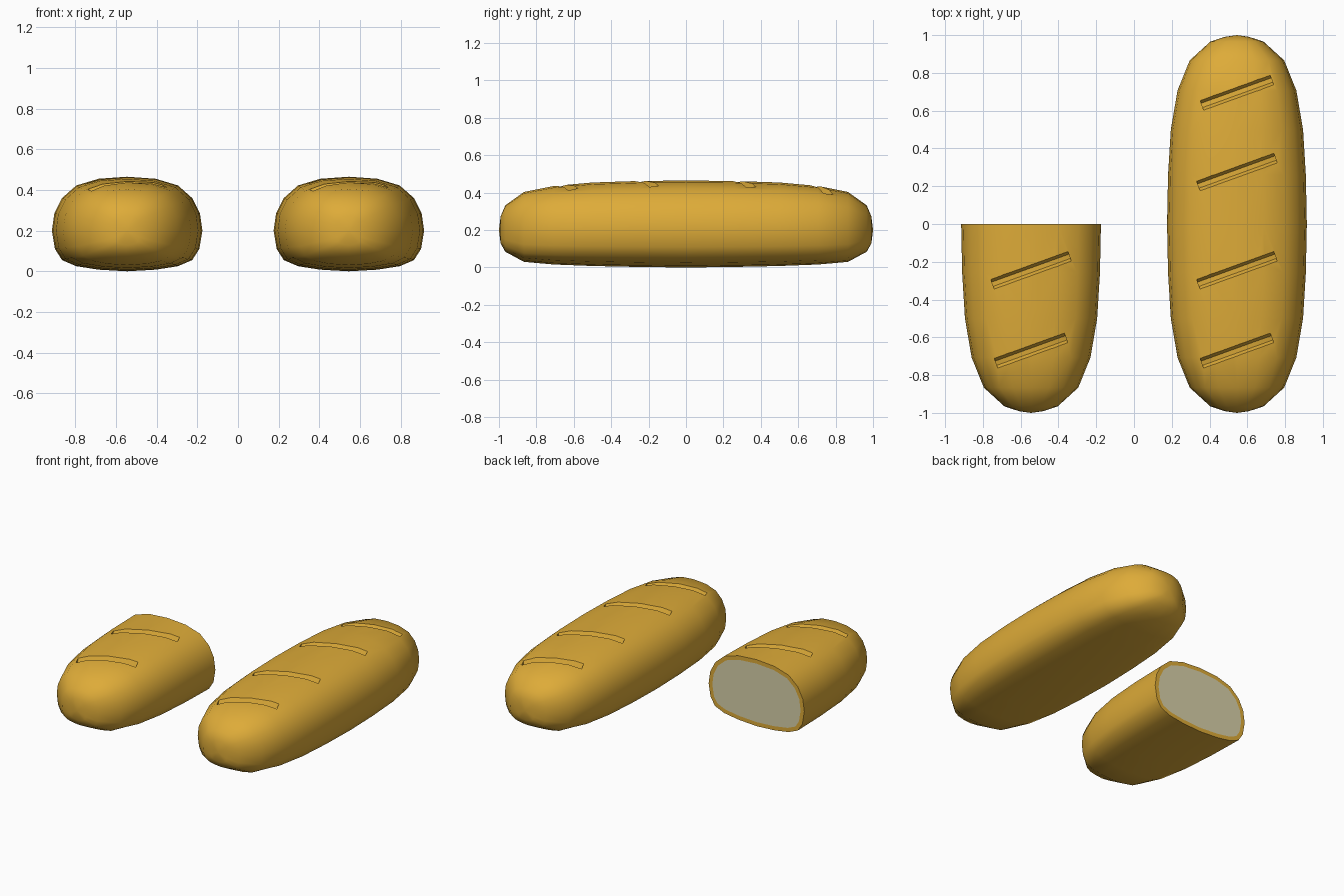
import bpy, bmesh
from math import sin, radians
from mathutils import Vector
from mathutils.bvhtree import BVHTree

if "Cube" in bpy.data.objects:
    bpy.data.objects.remove(bpy.data.objects["Cube"])


def material(name, rgb):
    m = bpy.data.materials.new(name)
    m.diffuse_color = (*rgb, 1)
    m.use_nodes = True
    m.node_tree.nodes["Principled BSDF"].inputs["Base Color"].default_value = m.diffuse_color
    return m


crust = material("crust", (0.73, 0.41, 0.04))
crumb = material("crumb", (0.69, 0.64, 0.40))

MID = 0.20
# right half of the middle cross-section, from top to bottom
HALF = [(0, .465), (.14, .455), (.25, .422), (.32, .36), (.358, .285), (.37, .20),
        (.355, .11), (.32, .055), (.25, .025), (.14, .008), (0, 0)]
SECTION = HALF + [(-x, z) for x, z in HALF[-2:0:-1]]
# stations along half the loaf: y, width scale, upper scale, lower scale
STATIONS = [(0, 1, 1, 1), (sin(radians(15)), .986, .99, .985), (.5, .946, .96, .96),
            (.707, .85, .89, .92), (.866, .676, .77, .85), (.966, .38, .50, .58),
            (.991, .17, .28, .36)]
STATIONS = [(-y, a, b, c) for y, a, b, c in STATIONS[:0:-1]] + STATIONS


def skin(bm, rings):
    n = len(rings[0])
    for a, b in zip(rings, rings[1:]):
        for i in range(n):
            bm.faces.new((a[i], a[(i + 1) % n], b[(i + 1) % n], b[i]))


def add_object(name, bm, mats, x=0):
    bmesh.ops.recalc_face_normals(bm, faces=bm.faces)
    me = bpy.data.meshes.new(name)
    bm.to_mesh(me)
    bm.free()
    for m in mats:
        if m.name not in me.materials:
            me.materials.append(m)
    ob = bpy.data.objects.new(name, me)
    bpy.context.collection.objects.link(ob)
    ob.location.x = x
    return ob


def smooth(ob):
    bpy.ops.object.select_all(action='DESELECT')
    ob.select_set(True)
    bpy.context.view_layer.objects.active = ob
    bpy.ops.object.shade_smooth_by_angle(angle=radians(38))


# loaf body: lofted rings closed by a tip at each end
bm = bmesh.new()
rings = [[bm.verts.new((x * sx, y, MID + (z - MID) * (up if z > MID else low)))
          for x, z in SECTION] for y, sx, up, low in STATIONS]
skin(bm, rings)
for ring, y in ((rings[0], -1), (rings[-1], 1)):
    tip = bm.verts.new((0, y, MID))
    for i, v in enumerate(ring):
        bm.faces.new((v, ring[(i + 1) % len(ring)], tip))
bmesh.ops.recalc_face_normals(bm, faces=bm.faces)
tree = BVHTree.FromBMesh(bm)
loaf = add_object("whole_loaf", bm, [crust])

# diagonal score cutters that follow the crown of the loaf
bm = bmesh.new()
along = Vector((.94, .34, 0))
across = Vector((-.34, .94, 0))
for yc, half in ((-.67, .197), (-.245, .217), (.275, .217), (.695, .197)):
    rings = []
    for k in range(9):
        c = Vector((0, yc, 0)) + along * half * (k / 4 - 1)
        ring = []
        for off, dz in ((-.037, .02), (-.012, -.03), (.012, -.03), (.037, .02)):
            p = c + across * off
            hit = tree.ray_cast(Vector((p.x, p.y, 2)), Vector((0, 0, -1)))[0]
            ring.append(bm.verts.new((p.x, p.y, hit.z + dz)))
        rings.append(ring)
    skin(bm, rings)
    bm.faces.new(rings[0])
    bm.faces.new(rings[-1])
cutter = add_object("score_cutter", bm, [crust])
cutter.hide_render = True

mod = loaf.modifiers.new("scores", 'BOOLEAN')
mod.operation = 'DIFFERENCE'
mod.solver = 'EXACT'
mod.object = cutter
bpy.context.view_layer.update()
scored = bpy.data.meshes.new_from_object(
    loaf.evaluated_get(bpy.context.evaluated_depsgraph_get()))
loaf.modifiers.clear()
loaf.data = scored
bpy.data.objects.remove(cutter)

# half loaf: cut across the middle, with a crust rim round the crumb
bm = bmesh.new()
bm.from_mesh(scored)
cut = bmesh.ops.bisect_plane(bm, geom=bm.verts[:] + bm.edges[:] + bm.faces[:], dist=1e-5,
                             plane_co=(0, 0, 0), plane_no=(0, 1, 0), clear_outer=True)
rim = [e for e in bm.edges if e.is_boundary and all(abs(v.co.y) < 1e-4 for v in e.verts)]
cap = bmesh.ops.contextual_create(bm, geom=rim)["faces"]
bmesh.ops.recalc_face_normals(bm, faces=bm.faces)
bmesh.ops.inset_region(bm, faces=cap, thickness=.028, use_even_offset=True)
for f in cap:
    f.material_index = 1
half_loaf = add_object("half_loaf", bm, [crust, crumb], -.545)
half_loaf.data.materials.clear()
for m in (crust, crumb):
    half_loaf.data.materials.append(m)
for f in half_loaf.data.polygons:
    inner = f.normal.y > .99 and len(f.vertices) > 8
    f.material_index = 1 if inner else 0

loaf.location.x = .545
smooth(loaf)
smooth(half_loaf)
